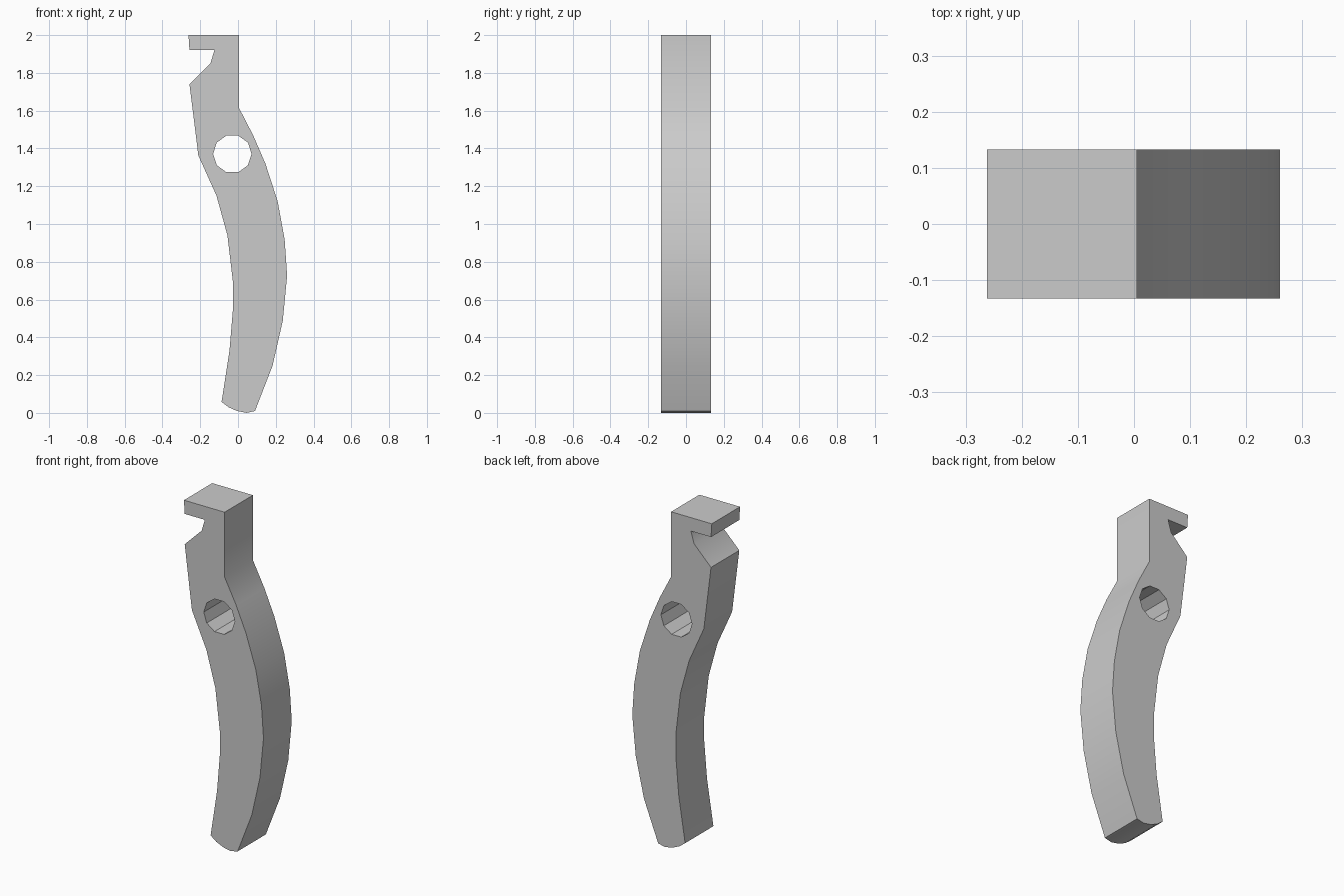
import bpy
import bmesh
from math import cos, sin, tau, radians

cube = bpy.data.objects.get("Cube")
if cube:
    bpy.data.objects.remove(cube)

HALF_DEPTH = 0.1325

# Side profile of the lever as (x, z), clockwise from the hook tip
PROFILE = [
    (-0.262, 2), (0.005, 2), (0.005, 1.615),                      # flat head
    (0.08, 1.47), (0.145, 1.32), (0.21, 1.12), (0.247, 0.917),    # outer curve
    (0.26, 0.727), (0.237, 0.488), (0.183, 0.25), (0.09, 0.01),
    (0.045, 0), (-0.005, 0.01), (-0.05, 0.03), (-0.087, 0.058),   # rounded foot
    (-0.045, 0.33), (-0.027, 0.546), (-0.027, 0.695),             # inner curve
    (-0.056, 0.94), (-0.114, 1.15), (-0.21, 1.363),
    (-0.257, 1.74), (-0.146, 1.85), (-0.125, 1.92), (-0.257, 1.92),  # hook notch
]

# Ten-sided pivot hole
HOLE_X, HOLE_Z, HOLE_R, SIDES = -0.03, 1.371, 0.102, 10
hole = [(HOLE_X + HOLE_R * cos(tau * i / SIDES),
         HOLE_Z + HOLE_R * sin(tau * i / SIDES)) for i in range(SIDES)]


def add_loop(bm, points):
    verts = [bm.verts.new((x, -HALF_DEPTH, z)) for x, z in points]
    return [bm.edges.new((a, b)) for a, b in zip(verts, verts[1:] + verts[:1])]


# Fill between outline and hole, then extrude through the depth
bm = bmesh.new()
edges = add_loop(bm, PROFILE) + add_loop(bm, hole)
bmesh.ops.triangle_fill(bm, edges=edges, use_beauty=True, normal=(0, -1, 0))
result = bmesh.ops.extrude_face_region(bm, geom=bm.faces[:], use_keep_orig=True)
moved = [v for v in result["geom"] if isinstance(v, bmesh.types.BMVert)]
bmesh.ops.translate(bm, verts=moved, vec=(0, 2 * HALF_DEPTH, 0))
bmesh.ops.recalc_face_normals(bm, faces=bm.faces[:])

mesh = bpy.data.meshes.new("lever")
bm.to_mesh(mesh)
bm.free()
lever = bpy.data.objects.new("lever", mesh)
bpy.context.collection.objects.link(lever)

# Plain grey finish
grey = bpy.data.materials.new("light_grey")
grey.use_nodes = True
color = (0.6, 0.6, 0.6, 1)
grey.diffuse_color = color
grey.node_tree.nodes["Principled BSDF"].inputs["Base Color"].default_value = color
mesh.materials.append(grey)

# Smooth the long curves, keep the corners crisp
bpy.ops.object.select_all(action="DESELECT")
lever.select_set(True)
bpy.context.view_layer.objects.active = lever
bpy.ops.object.shade_smooth_by_angle(angle=radians(30))
